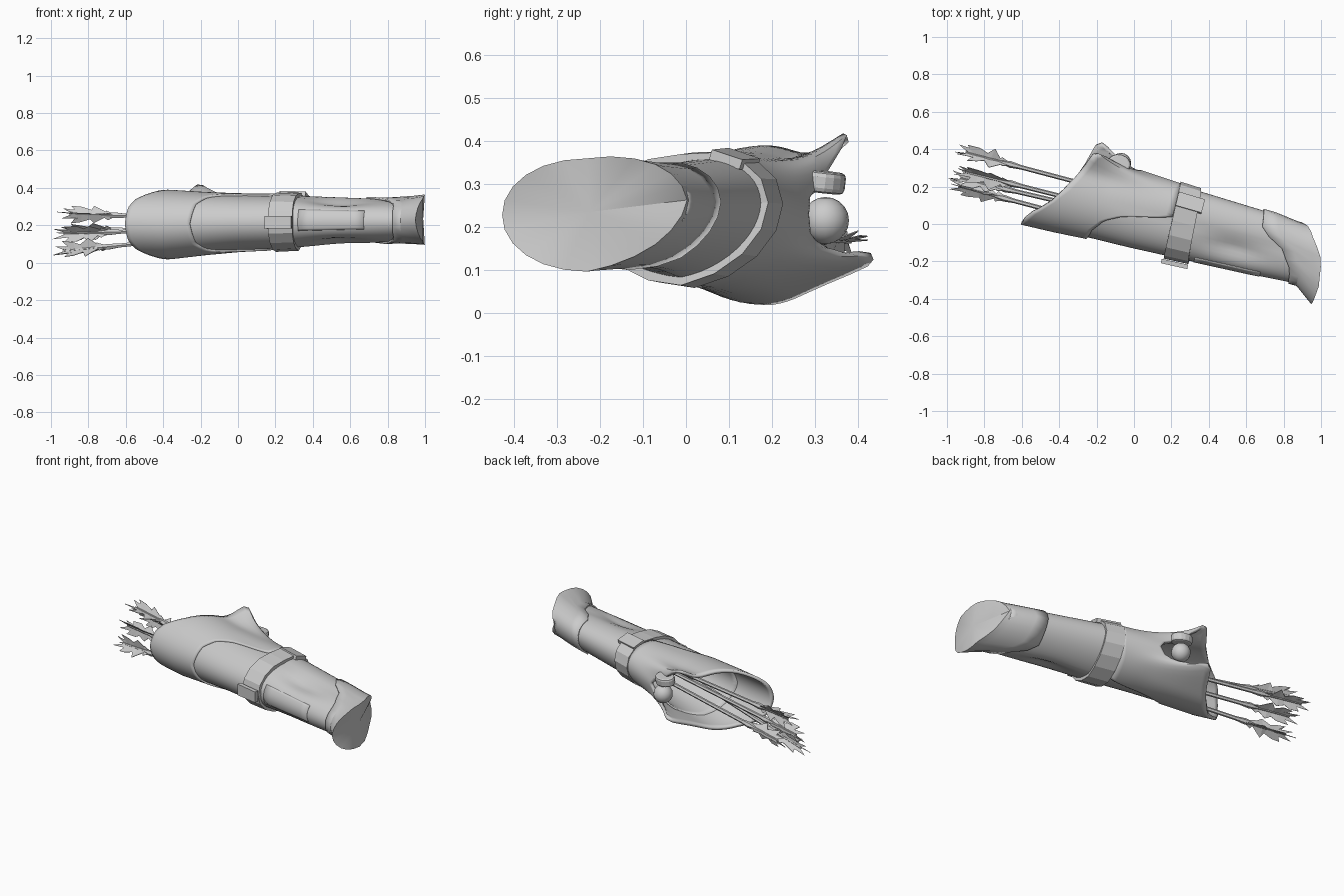
import bpy, math, random
from mathutils import Vector

if "Cube" in bpy.data.objects:
    bpy.data.objects.remove(bpy.data.objects["Cube"])

random.seed(4)
C, S = 0.968, 0.25          # quiver axis runs slightly diagonal in plan


def world(u, v, z):
    return Vector((C * u + S * v, -S * u + C * v, z))


def interp(table, x):
    """Piecewise-linear lookup in rows of (key, value, value...)."""
    if x <= table[0][0]:
        return table[0][1:]
    for a, b in zip(table, table[1:]):
        if x <= b[0]:
            t = (x - a[0]) / (b[0] - a[0])
            return [p + (q - p) * t for p, q in zip(a[1:], b[1:])]
    return table[-1][1:]


def fold(a):
    a = a % 360
    return 360 - a if a > 180 else a


def make(name, verts, faces, thick=0, smooth=35):
    me = bpy.data.meshes.new(name)
    me.from_pydata([tuple(v) for v in verts], [], faces)
    ob = bpy.data.objects.new(name, me)
    bpy.context.collection.objects.link(ob)
    bpy.ops.object.select_all(action='DESELECT')
    bpy.context.view_layer.objects.active = ob
    ob.select_set(True)
    bpy.ops.object.mode_set(mode='EDIT')
    bpy.ops.mesh.select_all(action='SELECT')
    bpy.ops.mesh.normals_make_consistent(inside=False)
    bpy.ops.object.mode_set(mode='OBJECT')
    if smooth:
        bpy.ops.object.shade_smooth_by_angle(angle=math.radians(smooth))
    if thick:
        m = ob.modifiers.new('thickness', 'SOLIDIFY')
        m.thickness, m.offset = thick, -1
    return ob


# cross-sections along the axis: u, vmin, vmax, zmin, zmax
BODY = [(-.6, -.145, .33, .03, .385), (-.4, -.14, .315, .028, .38),
        (-.2, -.13, .29, .05, .368), (0, -.128, .276, .068, .36),
        (.24, -.12, .26, .078, .355), (.66, -.105, .242, .1, .338),
        (.88, -.093, .232, .115, .325), (1.0, -.09, .225, .118, .32)]


def skin(u, deg, off=0, dent=0):
    v0, v1, z0, z1 = interp(BODY, u)
    a = math.radians(deg)
    g = math.exp(-((u - .55) / .16) ** 2 - ((fold(deg) - 112) / 20) ** 2) * dent
    v = (v0 + v1) / 2 + ((v1 - v0) / 2 + off - g) * math.cos(a)
    z = (z0 + z1) / 2 + ((z1 - z0) / 2 + off - g) * math.sin(a)
    z += .04 * max(0, math.cos(a)) * min(1, max(0, (u + .2) / .4))
    return v, z


def shell(name, start, end, off, thick, seg=48, rows=12, arc=(0, 360), dent=0, flare=None, smooth=35):
    """Sheet wrapped on the body between two angle-dependent edges."""
    closed = arc == (0, 360)
    n = seg if closed else seg + 1
    verts = []
    for j in range(rows + 1):
        t = j / rows
        for i in range(n):
            d = arc[0] + (arc[1] - arc[0]) * i / seg
            f = fold(d)
            u = interp(start, f)[0] * (1 - t) + interp(end, f)[0] * t
            v, z = skin(u, d, off, dent)
            if flare:
                dv, dz = flare(d, t)
                v, z = v + dv, z + dz
            verts.append(world(u, v, z))
    faces = [(j * n + i, j * n + (i + 1) % n, (j + 1) * n + (i + 1) % n, (j + 1) * n + i)
             for j in range(rows) for i in range(seg)]
    return make(name, verts, faces, thick, smooth)


# scooped mouth with two flared wings, overlapping the body as a sleeve
mouth = [(0, -.03), (16, -.06), (28, -.17), (36, -.25), (44, -.3), (60, -.345), (90, -.41),
         (110, -.46), (135, -.545), (152, -.575), (180, -.585)]
sleeve = [(0, .19), (86, .19), (93, .1), (103, -.06), (118, -.16), (140, -.21), (180, -.23)]


def wings(d, t):
    up = d < 180
    g = math.exp(-((fold(d) - 41) / 13) ** 2) * (1 - t) ** 2.5
    return (.06 * g, .095 * g) if up else (.125 * g, .03 * g)


shell('mouth_sleeve', mouth, sleeve, .01, .018, seg=72, rows=16, flare=wings)

# main tube, dented along both sides
shell('quiver_body', [(0, .0), (40, -.15), (90, -.25), (180, -.3)], [(0, .87), (180, .95)],
      0, .01, rows=28, dent=.03)

# raised front panel
flat = lambda u: [(0, u), (180, u)]
shell('front_panel', flat(.36), flat(.72), .003, .006, seg=10, rows=6, arc=(150, 200))

# strap with buckle blocks
shell('strap', [(0, .185), (180, .2)], [(0, .3), (180, .335)], .018, .022, seg=16, rows=1, smooth=0)
for k, (a, b) in enumerate([(168, 192), (44, 68)]):
    shell('strap_block_%d' % k, flat(.19), flat(.335), .026, .024, seg=1, rows=1, arc=(a, b), smooth=0)

# end cap: collar hugging the tube, flaring to a slanted end face
edge = [(0, .65), (66, .67), (76, .72), (90, .8), (125, .87), (180, .88)]
tip = [(0, .88), (45, .945), (80, 1.02), (120, 1.04), (180, 1.025)]
n, verts = 24, []
for ring in range(4):
    for i in range(n):
        d = 360 * i / n
        a, f = math.radians(d), fold(d)
        ue, us = interp(tip, f)[0], interp(edge, f)[0]
        ev = .026 + .204 * math.cos(a)
        ez = .228 + .132 * math.sin(a) + .035 * max(0, math.cos(a))
        if ring == 0:
            u = us
            v, z = skin(u, d, .01)
        elif ring == 1:
            u = us + (ue - us) * .3
            v, z = skin(u, d, .011)
        elif ring == 2:
            u = us + (ue - us) * .82
            sv, sz = skin(u, d, .012)
            v, z = sv * .25 + ev * .75, sz * .25 + ez * .75
        else:
            u, v, z = ue, ev, ez
        verts.append(world(u, v, z))
verts.append(world(1.015, .03, .235))
faces = [(j * n + i, j * n + (i + 1) % n, (j + 1) * n + (i + 1) % n, (j + 1) * n + i)
         for j in range(3) for i in range(n)]
faces += [(3 * n + i, 3 * n + (i + 1) % n, 4 * n) for i in range(n)]
make('end_cap', verts, faces, .01, 25)

# carrying stud at the back of the mouth
bpy.ops.mesh.primitive_cylinder_add(vertices=16, radius=.06, depth=.05, location=(-.08, .32, .305))
stud = bpy.context.object
stud.name = 'stud_plate'
stud.scale = (1.05, .85, 1)
stud.rotation_euler = (-.12, 0, -.25)
b = stud.modifiers.new('round', 'BEVEL')
b.width, b.segments = .012, 2
bpy.ops.mesh.primitive_uv_sphere_add(segments=16, ring_count=10, radius=.055, location=(-.07, .325, .215))
bpy.context.object.name = 'stud_knob'
bpy.ops.object.shade_smooth()


# arrows: thin shaft and three ragged feather vanes
def arrow(k, nock, far):
    nock, far = Vector(nock), Vector(far)
    d = (far - nock).normalized()
    q = d.to_track_quat('Z', 'Y')
    side = lambda a: q @ Vector((math.cos(a), math.sin(a), 0))
    length = (far - nock).length
    verts, faces, m = [], [], 6
    for s, r in [(.05, .006), (.24, .008), (.3, .018), (.36, .012), (length, .011)]:
        verts += [nock + d * s + side(math.tau * i / m) * r for i in range(m)]
    faces = [(j * m + i, j * m + (i + 1) % m, (j + 1) * m + (i + 1) % m, (j + 1) * m + i)
             for j in range(4) for i in range(m)]
    make('arrow_shaft_%d' % k, verts, faces)
    verts, faces = [], []
    for w in range(3):
        a = math.tau * w / 3 + k * .7
        base = len(verts)
        outline = [(.31, .005), (.25, .03), (.25, .018), (.19, .058), (.16, .03), (.12, .048),
                   (.06, .05), (.1, .024), (.0, .03), (.06, .006)]
        for s, r in outline:
            s += random.uniform(-.012, .012)
            verts.append(nock + d * s + side(a + r * 6) * r * random.uniform(.85, 1.15))
        for s in [.31, .25, .22, .19, .16, .12, .1, .09, .07, .06]:
            verts.append(nock + d * s)
        faces += [(base + i, base + i + 1, base + 11 + i, base + 10 + i) for i in range(9)]
    make('arrow_feathers_%d' % k, verts, faces, .003, 0)


ends = [((-.95, .395, .165), (.2, .09, .2)), ((-.95, .29, .265), (.2, .0, .22)),
        ((-.985, .215, .055), (.2, -.1, .18)), ((-.98, .255, .155), (.2, -.02, .19))]
for k, (a, b) in enumerate(ends):
    arrow(k, a, b)
